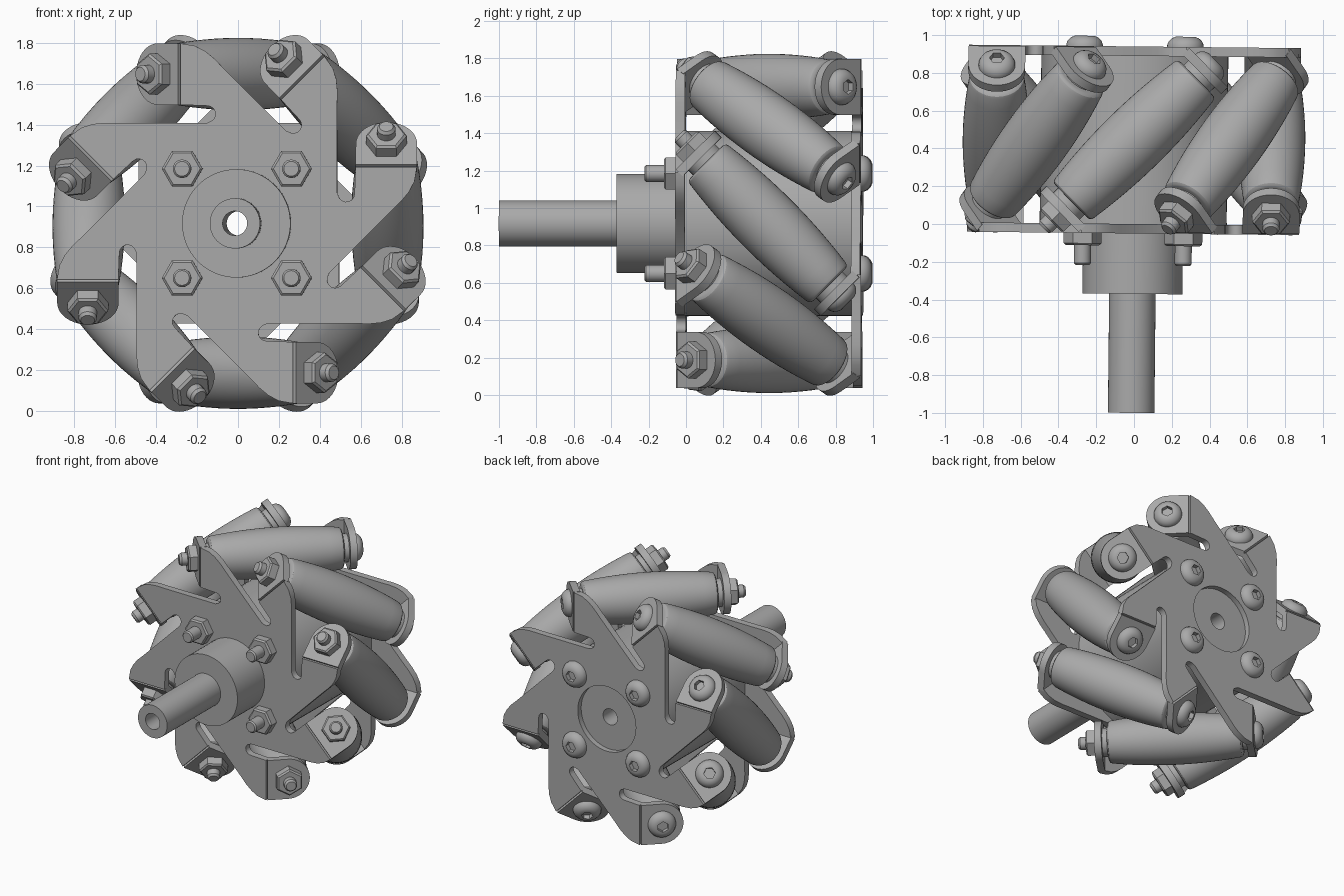
import bpy, bmesh
from math import pi, cos, sin, radians
from mathutils import Matrix, Vector

cube = bpy.data.objects.get("Cube")
if cube:
    bpy.data.objects.remove(cube, do_unlink=True)

metal = bpy.data.materials.new("grey_metal")
metal.use_nodes = True
GREY = (0.4, 0.4, 0.4, 1)
metal.diffuse_color = GREY
metal.node_tree.nodes["Principled BSDF"].inputs["Base Color"].default_value = GREY

ARMS = 8
MID = 0.445       # y of the middle of the wheel
AXIS_R = 0.73     # distance of roller axes from the wheel centre
EAR_IN, EAR_OUT = 0.5, 0.55
PLATE = 0.05
made = []


def move(x, y, z):
    return Matrix.Translation((x, y, z))


def rot(deg, axis):
    return Matrix.Rotation(radians(deg), 4, axis)


WHEEL = move(0, MID, 0.917) @ rot(-0.6, 'Z') @ move(0, -MID, 0)
FLIP = move(0, MID, 0) @ rot(180, 'X') @ move(0, -MID, 0)


def finish(bm, name):
    bmesh.ops.recalc_face_normals(bm, faces=bm.faces)
    mesh = bpy.data.meshes.new(name)
    bm.to_mesh(mesh)
    bm.free()
    mesh.materials.append(metal)
    return mesh


def lathe(name, profile, seg=32, closed=False, hex_below=0):
    """Spin (radius, height) points about z; small radii can become a hexagon."""
    bm = bmesh.new()
    rings = []
    for r, h in profile:
        ring = []
        for i in range(seg):
            a = 2 * pi * i / seg
            k = r
            if r < hex_below:
                k = r * cos(pi / 6) / cos(a % (pi / 3) - pi / 6)
            ring.append(bm.verts.new((k * cos(a), k * sin(a), h)))
        rings.append(ring)
    pairs = list(zip(rings, rings[1:]))
    if closed:
        pairs.append((rings[-1], rings[0]))
    else:
        bm.faces.new(rings[0])
        bm.faces.new(rings[-1])
    for a, b in pairs:
        for i in range(seg):
            j = (i + 1) % seg
            bm.faces.new((a[i], a[j], b[j], b[i]))
    return finish(bm, name)


def tube(name, r, y0, y1, bore=0.06):
    return lathe(name, [(bore, -y0), (r, -y0), (r, -y1), (bore, -y1)], 64, True)


def prism(name, loops, z0, z1):
    """Flat sheet from an outline and optional holes."""
    bm = bmesh.new()
    for loop in loops:
        vs = [bm.verts.new((x, y, z0)) for x, y in loop]
        for a, b in zip(vs, vs[1:] + vs[:1]):
            bm.edges.new((a, b))
    bmesh.ops.triangle_fill(bm, edges=bm.edges[:], use_beauty=True)
    out = bmesh.ops.extrude_face_region(bm, geom=bm.faces[:], use_keep_orig=True)
    top = [g for g in out["geom"] if isinstance(g, bmesh.types.BMVert)]
    bmesh.ops.translate(bm, verts=top, vec=(0, 0, z1 - z0))
    return finish(bm, name)


def place(name, mesh, matrix):
    obj = bpy.data.objects.new(name, mesh)
    bpy.context.collection.objects.link(obj)
    obj.matrix_world = WHEEL @ matrix
    made.append(obj)


def arc(cx, cy, r, a0, a1, n):
    steps = [radians(a0 + (a1 - a0) * i / n) for i in range(n + 1)]
    return [(cx + r * cos(a), cy + r * sin(a)) for a in steps]


# Pinwheel side plate outline: one arm and its slot, repeated
def turned(p, deg):
    v = Matrix.Rotation(radians(deg), 2) @ Vector(p)
    return v.x, v.y


arm = [turned((0.49, 0.15), -45), turned((0.49, 0.58), -45),
       (0.805, 0.11), (0.842, 0.155), (0.868, 0.205), (0.88, 0.275), (0.58, 0.275)]
arm += arc(0.535, 0.145, 0.04, 0, -150, 6)
outline = [turned(p, 360 / ARMS * k) for k in range(ARMS) for p in arm]
hole = arc(0, 0, 0.245, 0, 352.5, 47)
plate_mesh = prism("side_plate", [outline, hole], 0, PLATE)

# Bent ear that carries one end of a roller
ear_mesh = prism("plate_ear", [[(-0.15, -0.143), (0.15, -0.143)] +
                               arc(0, 0, 0.15, 0, 180, 20)], EAR_IN, EAR_OUT)

# Barrel roller with rounded ends
ts = [0.44 * i / 6 for i in range(-6, 7)]
body = [(0.177 - 0.03 * (t / 0.44) ** 2, t) for t in ts]
end = [(0.142, 0.454), (0.132, 0.462), (0.12, 0.465)]
roller_mesh = lathe("roller", [(r, -t) for r, t in reversed(end)] + body + end, 48)
spacer_mesh = lathe("roller_spacer", [(0.1, 0.46), (0.1, EAR_IN)])

# Fasteners
nut_mesh = lathe("hex_nut", [(0.1, 0), (0.1, 0.055), (0.088, 0.065)], 6)
stud_mesh = lathe("bolt_stud", [(0.045, 0), (0.045, 0.105), (0.034, 0.12)], 24)
long_stud_mesh = lathe("hub_bolt_stud", [(0.045, 0), (0.045, 0.16), (0.036, 0.17)], 24)
head_mesh = lathe("button_head", [(0.097, 0), (0.096, 0.012), (0.088, 0.03), (0.072, 0.045),
                                  (0.052, 0.054), (0.04, 0.054), (0.04, 0.022)], 36,
                  hex_below=0.045)

# Shaft, collar and drum, all bored through
ALONG = rot(90, 'X')
place("shaft", tube("shaft", 0.123, -1, -0.36), ALONG)
place("collar", tube("collar", 0.265, -0.37, 0), ALONG)
place("drum", tube("drum", 0.495, 0, 0.9), ALONG)

place("front_plate", plate_mesh, ALONG)
place("back_plate", plate_mesh, FLIP @ ALONG)

# Four hub bolts
for i, x in enumerate((-0.267, 0.267)):
    for j, z in enumerate((-0.267, 0.267)):
        tag = f"_{2 * i + j + 1}"
        front = move(x, -PLATE, z) @ ALONG
        place("hub_nut" + tag, nut_mesh, front)
        place("hub_stud" + tag, long_stud_mesh, front)
        place("hub_head" + tag, head_mesh, move(x, 2 * MID + PLATE, z) @ rot(-90, 'X'))

# Slanted rollers with ears, spacers and bolts
for k in range(ARMS):
    tag = f"_{k + 1}"
    axis = rot(-360 / ARMS * k, 'Y') @ move(AXIS_R, MID, 0) @ rot(45, 'X')
    back = axis @ rot(180, 'X')
    place("roller" + tag, roller_mesh, axis)
    for side, m in (("front", axis), ("back", back)):
        place(side + "_ear" + tag, ear_mesh, m)
        place(side + "_spacer" + tag, spacer_mesh, m)
    place("roller_nut" + tag, nut_mesh, axis @ move(0, 0, EAR_OUT))
    place("roller_stud" + tag, stud_mesh, axis @ move(0, 0, EAR_OUT))
    place("roller_head" + tag, head_mesh, back @ move(0, 0, EAR_OUT))

# Smooth round surfaces, keep edges crisp
bpy.ops.object.select_all(action='DESELECT')
for obj in made:
    obj.select_set(True)
bpy.context.view_layer.objects.active = made[0]
bpy.ops.object.shade_smooth_by_angle(angle=radians(30))
